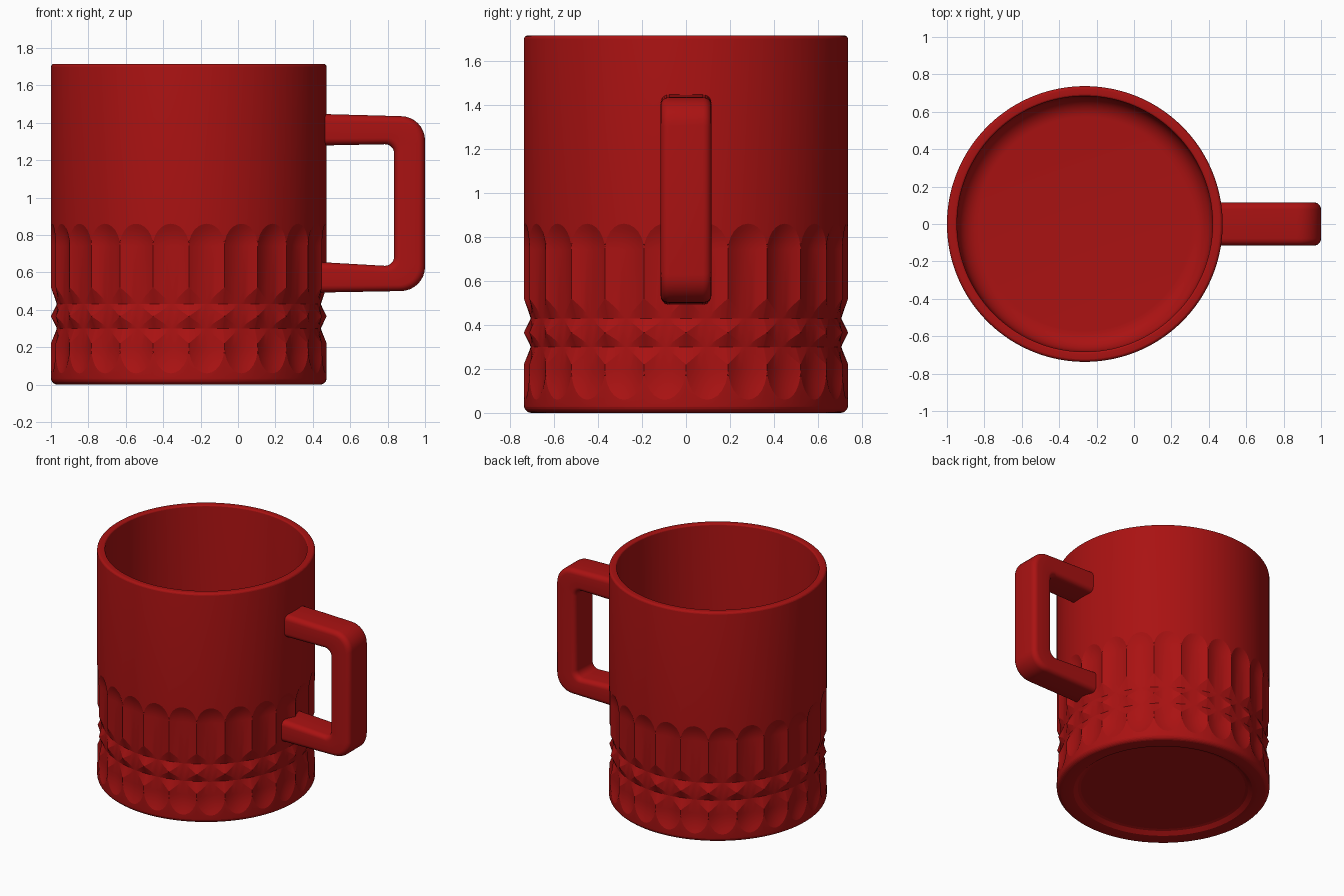
import bpy, bmesh, math

if "Cube" in bpy.data.objects:
    bpy.data.objects.remove(bpy.data.objects["Cube"])

CX, R, H, D, N = -0.263, 0.737, 1.715, 0.027, 24   # axis x, radius, height, flute depth, flute count
VALLEY = 0.705                                      # radius at the notched rings

red = bpy.data.materials.new("red_glaze")
red.diffuse_color = (0.40, 0.006, 0.006, 1)
red.use_nodes = True
red.node_tree.nodes["Principled BSDF"].inputs["Base Color"].default_value = red.diffuse_color


def finish(bm, name, angle):
    bmesh.ops.remove_doubles(bm, verts=bm.verts, dist=0.0004)
    bmesh.ops.recalc_face_normals(bm, faces=bm.faces)
    mesh = bpy.data.meshes.new(name)
    bm.to_mesh(mesh)
    bm.free()
    obj = bpy.data.objects.new(name, mesh)
    bpy.context.collection.objects.link(obj)
    mesh.materials.append(red)
    bpy.ops.object.select_all(action='DESELECT')
    obj.select_set(True)
    bpy.context.view_layer.objects.active = obj
    bpy.ops.object.shade_smooth_by_angle(angle=math.radians(angle))
    return obj


def arc(cx, cz, r, a0, a1, n):
    steps = [math.radians(a0 + (a1 - a0) * i / n) for i in range(n + 1)]
    return [(cx + r * math.cos(a), cz + r * math.sin(a)) for a in steps]


# Each body row maps t (0 = flute centre, 1 = ridge) to (radius, height)
def ring(p):
    return lambda t: p

def scoop(z, reach, s):      # rounded end of a flute
    return lambda t: (R - D * (1 - t * t) * (1 - s * s),
                      z + reach * s * math.sqrt(max(0, 1 - t * t)))

def zigzag(z, h):            # edge where a notch facet meets the flute
    return lambda t: (R - D * (1 - t * t), z + h * t)

def valley(z):
    return lambda t: (VALLEY + 0.005 * (1 - t), z)


S = [1, 0.8, 0.6, 0.4, 0.2, 0]
rows = [ring(p) for p in [(0, 0.03), (0.57, 0.03), (0.59, 0.025), (0.62, 0.003), (0.64, 0)]]
rows += [ring(p) for p in arc(R - 0.035, 0.035, 0.035, -90, 0, 6)]
rows += [scoop(0.20, -0.14, s) for s in S]
rows += [zigzag(0.30, -0.08), valley(0.30), zigzag(0.30, 0.065)]
rows += [zigzag(0.43, -0.065), valley(0.43), zigzag(0.43, 0.09)]
rows += [scoop(0.74, 0.12, s) for s in reversed(S)]
rows += [ring(p) for p in arc(R - 0.018, H - 0.018, 0.018, 0, 90, 6)]
rows += [ring(p) for p in arc(0.695, H - 0.012, 0.012, 90, 180, 6)]
rows += [ring(p) for p in arc(0.57, 0.22, 0.11, 0, -90, 10)]
rows += [ring((0, 0.11))]

# Columns are spaced so the flute ends come out round
K = 6
columns = []
for k in range(N):
    for i in range(-K, K):
        t = math.sin(i / K * math.pi / 2)
        columns.append((math.radians((k + 0.5 + t / 2) * 360 / N), abs(t)))

# Mug body
bm = bmesh.new()
grid = []
for row in rows:
    line = []
    for a, t in columns:
        r, z = row(t)
        line.append(bm.verts.new((CX + r * math.cos(a), r * math.sin(a), z)))
    grid.append(line)
for lo, hi in zip(grid, grid[1:]):
    for j in range(len(columns)):
        n = (j + 1) % len(columns)
        bm.faces.new((lo[j], lo[n], hi[n], hi[j]))
finish(bm, "mug_body", 13)

# Handle: rounded section stretched between an inner and an outer outline
X0, W, B = 0.435, 0.115, 0.038
outer = [(X0, 1.447)] + arc(0.87, 1.305, 0.13, 90, 0, 8) + arc(0.87, 0.63, 0.13, 0, -90, 8) + [(X0, 0.492)]
inner = [(X0, 1.278)] + arc(0.785, 1.235, 0.05, 90, 0, 8) + arc(0.785, 0.685, 0.05, 0, -90, 8) + [(X0, 0.655)]
section = (arc(W - B, -B, B, 90, 0, 5), arc(W - B, B, B, 0, -90, 5))

bm = bmesh.new()
loops = []
for (ix, iz), (ox, oz) in zip(inner, outer):
    length = math.hypot(ox - ix, oz - iz)
    ux, uz = (ox - ix) / length, (oz - iz) / length
    half = [(y, length + d) for y, d in section[0]] + section[1]
    pts = half + [(-y, d) for y, d in reversed(half)]
    loops.append([bm.verts.new((ix + ux * d, y, iz + uz * d)) for y, d in pts])
for a, b in zip(loops, loops[1:]):
    for j in range(len(a)):
        n = (j + 1) % len(a)
        bm.faces.new((a[j], a[n], b[n], b[j]))
bm.faces.new(loops[0])
bm.faces.new(loops[-1])
finish(bm, "handle", 35)
